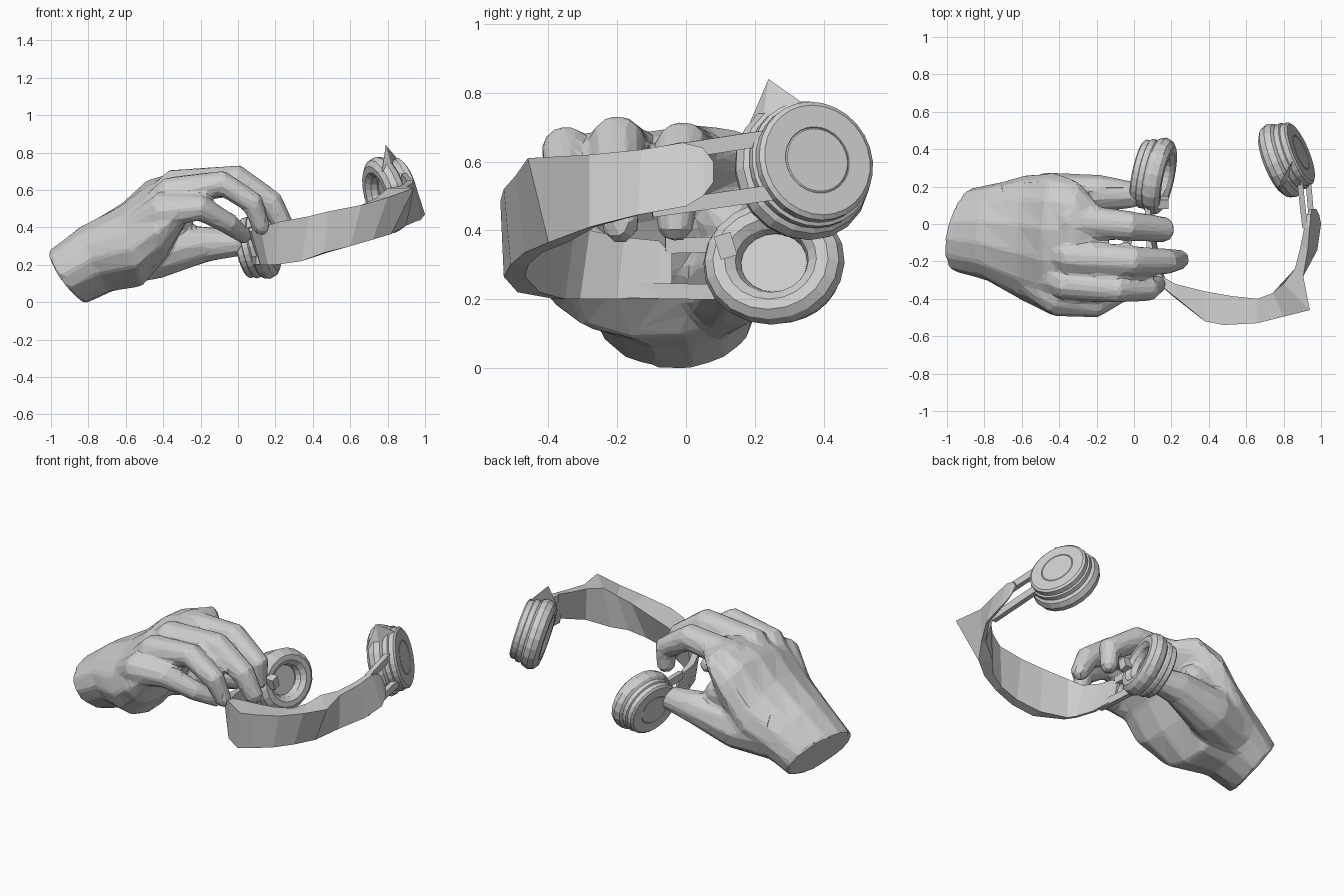
import bpy, bmesh, math
from mathutils import Vector, Matrix

cube = bpy.data.objects.get("Cube")
if cube:
    bpy.data.objects.remove(cube, do_unlink=True)

grey = bpy.data.materials.new("light grey")
grey.use_nodes = True
grey.diffuse_color = (0.62, 0.62, 0.62, 1)
grey.node_tree.nodes["Principled BSDF"].inputs["Base Color"].default_value = (0.62, 0.62, 0.62, 1)


def finish(bm, name):
    bmesh.ops.recalc_face_normals(bm, faces=bm.faces)
    mesh = bpy.data.meshes.new(name)
    bm.to_mesh(mesh)
    bm.free()
    mesh.materials.append(grey)
    ob = bpy.data.objects.new(name, mesh)
    bpy.context.collection.objects.link(ob)
    return ob


def loft(bm, rings):
    """Skin a list of equal rings and cap both ends."""
    loops = [[bm.verts.new(p) for p in ring] for ring in rings]
    n = len(loops[0])
    for a, b in zip(loops, loops[1:]):
        for i in range(n):
            bm.faces.new((a[i], a[(i + 1) % n], b[(i + 1) % n], b[i]))
    bm.faces.new(loops[0][::-1])
    bm.faces.new(loops[-1])


def ellipse(c, u, v, n):
    return [Vector(c) + u * math.cos(2 * math.pi * i / n) + v * math.sin(2 * math.pi * i / n)
            for i in range(n)]


def digit(bm, points, radii):
    """Tapered finger through its joints, with a rounded tip."""
    pts = [Vector(p) for p in points]
    end = (pts[-1] - pts[-2]).normalized()
    pts.append(pts[-1] + end * radii[-1] * 0.6)
    radii = radii + [radii[-1] * 0.5]
    rings = []
    for i, p in enumerate(pts):
        d = (pts[min(i + 1, len(pts) - 1)] - pts[max(i - 1, 0)]).normalized()
        side = (Vector((0, 1, 0)) - d * d.y).normalized()
        rings.append(ellipse(p, side * radii[i], d.cross(side) * radii[i], 10))
    loft(bm, rings)


# Hand: palm sections are centre, half width, top direction, half thickness, skew, roll
bm = bmesh.new()
palm = [((-.91, -.03, .135), .225, (-.55, .84), .17, .05, 0),
        ((-.76, -.04, .23), .26, (-.42, .9), .195, .03, 0),
        ((-.57, -.08, .305), .345, (-.25, .96), .23, 0, .06),
        ((-.43, -.11, .45), .385, (-.3, .95), .20, 0, .18),
        ((-.30, -.13, .56), .36, (-.15, .98), .13, 0, .2),
        ((-.20, -.16, .58), .28, (-.1, 1), .075, 0, .2)]
loft(bm, [ellipse(c, Vector((skew, w, w * roll)), Vector((t[0], 0, t[1])) * h, 14)
          for c, w, t, h, skew, roll in palm])
# Little, ring, middle and index fingers
digit(bm, [(-.55, -.30, .38), (-.40, -.40, .49), (-.2, -.43, .505), (-.05, -.35, .42),
           (.04, -.25, .35)], [.09, .10, .072, .06, .045])
digit(bm, [(-.52, -.25, .44), (-.36, -.32, .585), (-.08, -.35, .635), (.08, -.35, .53),
           (.13, -.32, .39)], [.08, .09, .072, .064, .048])
digit(bm, [(-.52, -.12, .46), (-.34, -.18, .62), (0, -.20, .655), (.18, -.2, .53),
           (.25, -.19, .40)], [.08, .095, .082, .07, .054])
digit(bm, [(-.52, .02, .46), (-.34, .02, .615), (-.02, -.01, .64), (.16, -.03, .52),
           (.16, -.03, .40)], [.08, .095, .08, .07, .053])
# Thumb, then the web joining it to the index finger
digit(bm, [(-.66, .06, .24), (-.44, .135, .265), (-.18, .165, .31), (.01, .155, .315)],
      [.16, .145, .10, .07])
digit(bm, [(-.55, .05, .42), (-.38, .12, .45), (-.30, .13, .42)], [.12, .115, .085])
hand = finish(bm, "hand")
remesh = hand.modifiers.new("merge", 'REMESH')
remesh.mode = 'VOXEL'
remesh.voxel_size = 0.016
soften = hand.modifiers.new("soften", 'SMOOTH')
soften.iterations = 5
facets = hand.modifiers.new("facets", 'DECIMATE')
facets.ratio = 0.07

# Headband: inner top xy, outer top xy, outer bottom xy, top height, bottom height
band = [((.09, -.04), (.07, -.04), (.10, -.04), .33, .25),
        ((.09, -.08), (.065, -.08), (.11, -.08), .37, .21),
        ((.11, -.18), (.07, -.18), (.12, -.20), .38, .20),
        ((.15, -.28), (.12, -.31), (.16, -.32), .40, .20),
        ((.22, -.32), (.22, -.39), (.20, -.38), .43, .20),
        ((.38, -.36), (.38, -.52), (.34, -.49), .46, .22),
        ((.52, -.385), (.48, -.54), (.46, -.53), .485, .265),
        ((.66, -.40), (.66, -.53), (.60, -.51), .52, .30),
        ((.74, -.37), (.80, -.495), (.72, -.47), .56, .335),
        ((.80, -.32), (.94, -.46), (.82, -.40), .61, .365),
        ((.86, -.24), (.905, -.28), (.90, -.28), .62, .41),
        ((.89, -.12), (.93, -.13), (.98, -.14), .635, .445),
        ((.91, -.02), (.94, -.01), (1.0, 0), .655, .47),
        ((.925, .05), (.945, .05), (.99, .05), .64, .50),
        ((.94, .08), (.95, .08), (.975, .08), .60, .54)]
bm = bmesh.new()
rings = []
for inner, outer, under, top, bottom in band:
    a, b, c = Vector(inner), Vector(outer), Vector(under)
    rings.append([(*a, top), (*b, top), (*c, bottom), (*(c + (a - b) * 0.4), bottom)])
loft(bm, rings)
finish(bm, "headband")


def rod(name, start, end):
    a, b = Vector(start), Vector(end)
    bm = bmesh.new()
    bmesh.ops.create_cube(bm, size=1)
    turn = (b - a).to_track_quat('Y', 'Z').to_matrix().to_4x4()
    bm.transform(Matrix.Translation((a + b) / 2) @ turn
                 @ Matrix.Diagonal((.03, (b - a).length, .045, 1)))
    finish(bm, name)


rod("left_upper_slider", (.915, -.02, .63), (.885, .24, .67))
rod("left_lower_slider", (.96, -.10, .46), (.93, .25, .51))
rod("right_upper_slider", (.08, -.06, .355), (.07, .12, .36))
rod("right_lower_slider", (.11, -.17, .225), (.09, .14, .22))


def lathe(name, profile, matrix, closed=False, n=28):
    """Spin a radius/height profile around the cup axis."""
    bm = bmesh.new()
    rings = [[bm.verts.new((r * math.cos(2 * math.pi * i / n), r * math.sin(2 * math.pi * i / n), h))
              for i in range(n)] for r, h in profile]
    for a, b in list(zip(rings, rings[1:])) + ([(rings[-1], rings[0])] if closed else []):
        for i in range(n):
            bm.faces.new((a[i], a[(i + 1) % n], b[(i + 1) % n], b[i]))
    if not closed:
        bm.faces.new(rings[0][::-1])
        bm.faces.new(rings[-1])
    bm.transform(matrix)
    finish(bm, name)


def ear_cup(side, centre, outward, scale):
    """Padded ring and stepped shell; the axis points away from the ear."""
    m = (Matrix.Translation(centre) @ Vector(outward).to_track_quat('Z', 'Y').to_matrix().to_4x4()
         @ Matrix.Diagonal((*scale, 1)))
    pad = [(.154 + .056 * math.cos(t * math.pi / 5), .06 + .06 * math.sin(t * math.pi / 5))
           for t in range(10)]
    lathe(side + "_cushion", pad, m, closed=True, n=20)
    lathe(side + "_shell", [(.15, .07), (.185, .11), (.188, .115), (.188, .14), (.178, .145),
                            (.178, .175), (.165, .185), (.10, .185), (.098, .182),
                            (.094, .185)], m)


ear_cup("left", (.738, .318, .56), (.87, .36, .25), (1, 1, .94))
ear_cup("right", (.185, .245, .318), (-.95, .2, -.22), (1, .88, .92))

# Sharp fin on the left cup and small hinge knob on the right cup
bm = bmesh.new()
fin = [bm.verts.new(p) for p in [(.79, .24, .84), (.77, .18, .70), (.85, .34, .77), (.83, .22, .70)]]
for i in range(4):
    bm.faces.new([v for j, v in enumerate(fin) if j != i])
finish(bm, "left_cup_fin")

bm = bmesh.new()
bmesh.ops.create_cube(bm, size=1)
bm.transform(Matrix.Translation((.155, .115, .355)) @ Matrix.Rotation(.3, 4, 'X')
             @ Matrix.Diagonal((.06, .05, .07, 1)))
finish(bm, "right_cup_knob")
